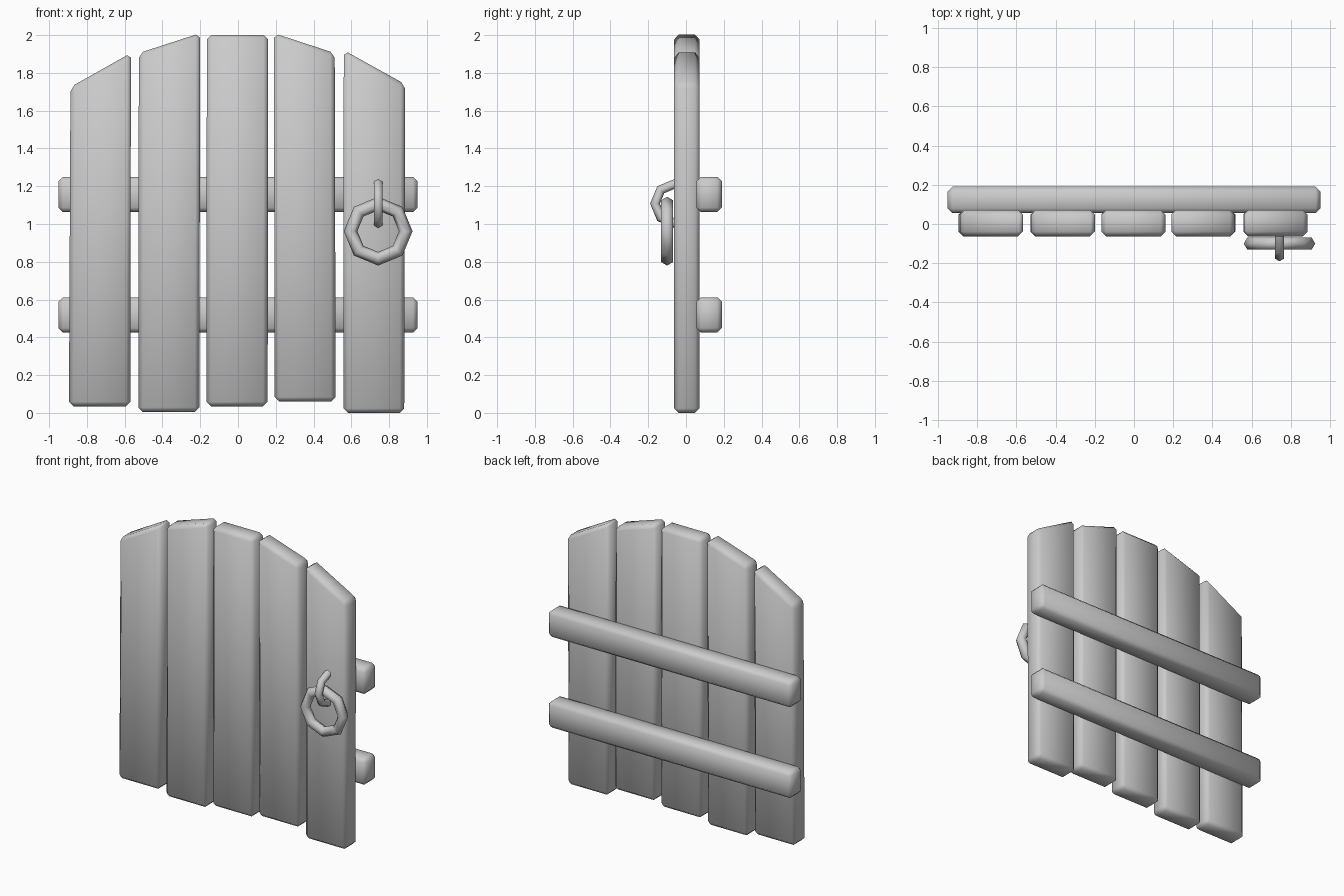
import bpy, bmesh
from math import radians

if "Cube" in bpy.data.objects:
    bpy.data.objects.remove(bpy.data.objects["Cube"])

BEVEL = 0.024


def finish(obj):
    for p in obj.data.polygons:
        p.use_smooth = True


def slab(name, profile, y0, y1):
    """Chamfered board: an x-z outline extruded from y0 to y1."""
    bm = bmesh.new()
    face = bm.faces.new([bm.verts.new((x, y0, z)) for x, z in profile])
    ext = bmesh.ops.extrude_face_region(bm, geom=[face])
    for v in ext["geom"]:
        if isinstance(v, bmesh.types.BMVert):
            v.co.y = y1
    bmesh.ops.recalc_face_normals(bm, faces=bm.faces)
    bmesh.ops.bevel(bm, geom=bm.edges[:], offset=BEVEL, segments=1,
                    affect='EDGES', profile=0.5)
    mesh = bpy.data.meshes.new(name)
    bm.to_mesh(mesh)
    bm.free()
    obj = bpy.data.objects.new(name, mesh)
    bpy.context.collection.objects.link(obj)
    finish(obj)


def ring(name, loc, rot, major, minor):
    bpy.ops.mesh.primitive_torus_add(major_segments=8, minor_segments=6,
                                     major_radius=major, minor_radius=minor,
                                     location=loc, rotation=rot)
    obj = bpy.context.object
    obj.name = name
    finish(obj)
    return obj


# Upright planks: bottom left x, right x, top left x, right x, bottom z, top left z, right z
planks = [
    (-0.895, -0.57, -0.887, -0.567, 0.035, 1.725, 1.905),
    (-0.528, -0.205, -0.525, -0.20, 0.005, 1.905, 2.01),
    (-0.167, 0.157, -0.165, 0.16, 0.035, 2.0, 2.0),
    (0.194, 0.517, 0.19, 0.512, 0.06, 2.01, 1.905),
    (0.558, 0.88, 0.56, 0.885, 0.0, 1.92, 1.74),
]
for i, (bl, br, tl, tr, zb, zl, zr) in enumerate(planks):
    slab(f"plank_{i + 1}", [(bl, zb), (br, zb), (tr, zr), (tl, zl)], -0.063, 0.072)

# Cross bars on the back
for name, z0, z1 in (("lower_bar", 0.425, 0.612), ("upper_bar", 1.063, 1.25)):
    slab(name, [(-0.95, z0), (0.95, z0), (0.95, z1), (-0.95, z1)], 0.055, 0.19)

# Pull ring hanging flat in front of the last plank
ring("pull_ring", (0.742, -0.10, 0.962), (radians(90), 0, 0), 0.146, 0.036)

# Half-round staple holding the ring, its ends sunk in the plank
staple = ring("ring_staple", (0.742, -0.06, 1.108), (0, radians(90), 0), 0.104, 0.026)
bm = bmesh.new()
bm.from_mesh(staple.data)
bmesh.ops.delete(bm, geom=[v for v in bm.verts if v.co.y > 0.01], context='VERTS')
bm.to_mesh(staple.data)
bm.free()
